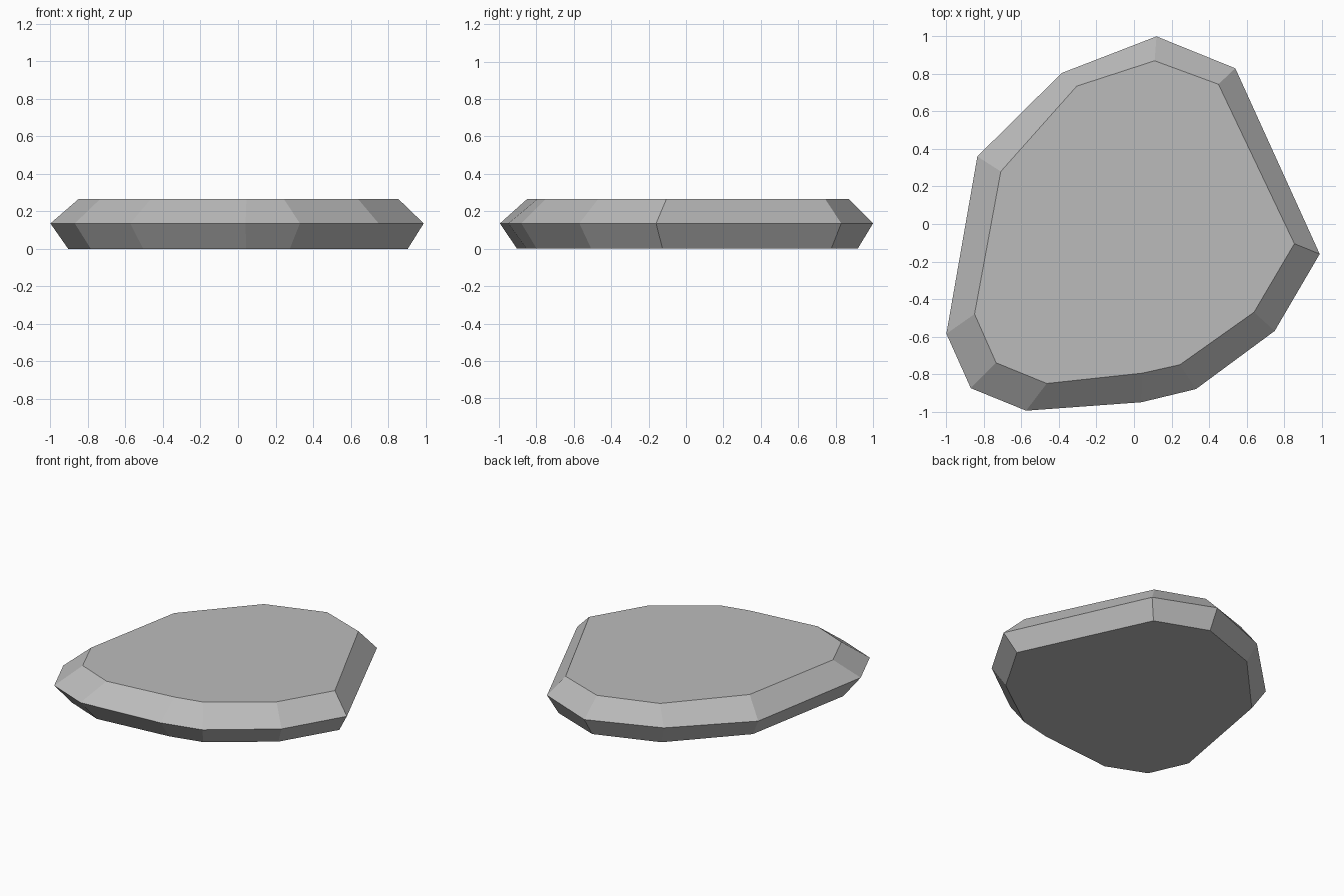
import bpy
import bmesh

cube = bpy.data.objects.get("Cube")
if cube:
    bpy.data.objects.remove(cube, do_unlink=True)

# Stone colour
stone = bpy.data.materials.new("grey stone")
stone.use_nodes = True
colour = (0.5, 0.5, 0.5, 1)
stone.diffuse_color = colour
stone.node_tree.nodes["Principled BSDF"].inputs["Base Color"].default_value = colour

# Outlines of the widest edge and the flat top, corner by corner
rim = [(0.12, 1.0), (-0.385, 0.805), (-0.835, 0.36), (-1.0, -0.585),
       (-0.87, -0.875), (-0.575, -0.995), (0.04, -0.95), (0.33, -0.88),
       (0.75, -0.57), (0.99, -0.16), (0.54, 0.83)]
top = [(0.11, 0.87), (-0.305, 0.735), (-0.71, 0.28), (-0.85, -0.48),
       (-0.735, -0.74), (-0.465, -0.85), (0.045, -0.795), (0.245, -0.75),
       (0.64, -0.47), (0.855, -0.105), (0.45, 0.745)]
MID_Z, TOP_Z = 0.135, 0.265
INSET = 0.63  # the underside is drawn in less than the top

base = [(a + (c - a) * INSET, b + (d - b) * INSET)
        for (a, b), (c, d) in zip(rim, top)]

# Stack the outlines into a slab with bevelled sides
bm = bmesh.new()
rings = [[bm.verts.new((x, y, z)) for x, y in outline]
         for outline, z in ((base, 0), (rim, MID_Z), (top, TOP_Z))]
for low, high in zip(rings, rings[1:]):
    for i in range(len(low)):
        j = (i + 1) % len(low)
        bm.faces.new((low[i], low[j], high[j], high[i]))
bm.faces.new(rings[0][::-1])
bm.faces.new(rings[-1])
bmesh.ops.recalc_face_normals(bm, faces=bm.faces)

mesh = bpy.data.meshes.new("flat_stone")
bm.to_mesh(mesh)
bm.free()
mesh.materials.append(stone)
bpy.context.collection.objects.link(bpy.data.objects.new("flat_stone", mesh))
